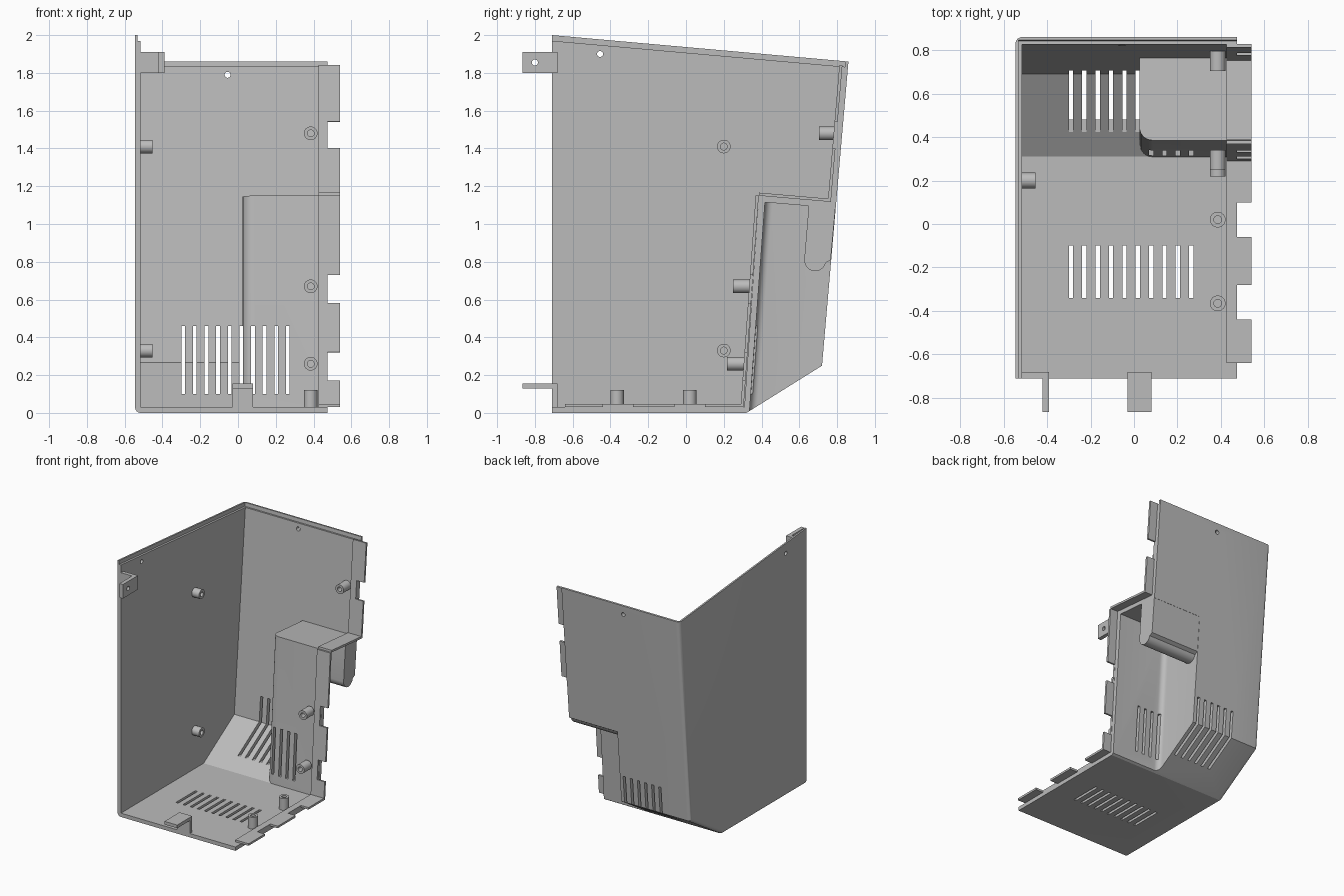
import bpy, bmesh, math
from mathutils import Vector, Matrix

cube = bpy.data.objects.get("Cube")
if cube:
    bpy.data.objects.remove(cube, do_unlink=True)

grey = bpy.data.materials.new("light_grey_plastic")
grey.use_nodes = True
colour = (0.5, 0.5, 0.5, 1)
grey.diffuse_color = colour
grey.node_tree.nodes["Principled BSDF"].inputs["Base Color"].default_value = colour


def finish(name, bm):
    bmesh.ops.recalc_face_normals(bm, faces=bm.faces)
    mesh = bpy.data.meshes.new(name)
    bm.to_mesh(mesh)
    bm.free()
    mesh.materials.append(grey)
    ob = bpy.data.objects.new(name, mesh)
    bpy.context.collection.objects.link(ob)
    return ob


def extrude(name, pts, x0, x1, round_edges=None, radius=0.03):
    """Extrude a (y, z) profile along x; optionally round edges picked by a rule."""
    bm = bmesh.new()
    face = bm.faces.new([bm.verts.new((x0, y, z)) for y, z in pts])
    out = bmesh.ops.extrude_face_region(bm, geom=[face])
    verts = [g for g in out["geom"] if isinstance(g, bmesh.types.BMVert)]
    bmesh.ops.translate(bm, vec=(x1 - x0, 0, 0), verts=verts)
    if round_edges:
        edges = [e for e in bm.edges if round_edges(e.verts[0].co, e.verts[1].co)]
        bmesh.ops.bevel(bm, geom=edges, offset=radius, segments=6, profile=0.5, affect='EDGES')
    return finish(name, bm)


def box(name, x, y, z):
    return extrude(name, [(y[0], z[0]), (y[1], z[0]), (y[1], z[1]), (y[0], z[1])], *x)


def rod(name, centre, axis, radius, length):
    bm = bmesh.new()
    bmesh.ops.create_cone(bm, cap_ends=True, segments=24, radius1=radius, radius2=radius, depth=length)
    turn = Vector((0, 0, 1)).rotation_difference(Vector(axis)).to_matrix()
    bmesh.ops.rotate(bm, matrix=turn, verts=bm.verts)
    bmesh.ops.translate(bm, vec=centre, verts=bm.verts)
    return finish(name, bm)


def boss(name, base, axis, length=0.09, outer=0.036, inner=0.018):
    """Hollow screw boss, lathed from a rectangle."""
    bm = bmesh.new()
    ring = [bm.verts.new((r, 0, h)) for r, h in
            ((inner, 0), (outer, 0), (outer, length), (inner, length))]
    edges = [bm.edges.new((ring[i], ring[i - 1])) for i in range(4)]
    bmesh.ops.spin(bm, geom=ring + edges, cent=(0, 0, 0), axis=(0, 0, 1),
                   angle=math.tau, steps=24, use_merge=True)
    bmesh.ops.remove_doubles(bm, verts=bm.verts, dist=1e-5)
    turn = Vector((0, 0, 1)).rotation_difference(Vector(axis)).to_matrix()
    bmesh.ops.rotate(bm, matrix=turn, verts=bm.verts)
    bmesh.ops.translate(bm, vec=base, verts=bm.verts)
    ob = finish(name, bm)
    smooth(ob)


def cut(ob, cutter, operation='DIFFERENCE'):
    mod = ob.modifiers.new("cut", 'BOOLEAN')
    mod.operation, mod.solver, mod.object = operation, 'EXACT', cutter
    bpy.context.view_layer.objects.active = ob
    bpy.ops.object.modifier_apply(modifier=mod.name)
    bpy.data.objects.remove(cutter, do_unlink=True)


def smooth(ob):
    bpy.ops.object.select_all(action='DESELECT')
    ob.select_set(True)
    bpy.context.view_layer.objects.active = ob
    bpy.ops.object.shade_smooth_by_angle(angle=math.radians(30))


LEFT, RIGHT = -0.545, 0.475

# Outer body with its long side edges rounded
def body_edge(a, b):
    return max(a.x, b.x) < LEFT + 0.01 and min(a.y, b.y) > -0.72 and \
        (max(a.z, b.z) < 1.9) and abs(a.y - b.y) + abs(a.z - b.z) > 0.1

shell = extrude("shell", [(-0.71, 0), (0.32, 0), (0.72, 0.25), (0.86, 1.86), (-0.71, 2)],
                LEFT, RIGHT, body_edge)

# Inner cavity, keeping the walls around the rear recess
cavity = extrude("cavity", [(-2, 0.03), (0.311, 0.03), (0.69, 0.268), (0.928, 3), (-2, 3)],
                 LEFT + 0.03, 1)

def recess_edge(a, b):
    return max(a.x, b.x) < 0.1 and abs(a.z - b.z) > 0.5 and max(a.y, b.y) < 0.6

recess_wall = extrude("recess_wall", [(0.3, -0.1), (0.385, 1.15), (1.2, 1.08), (1.2, -0.1)],
                      0.025, 1.5, recess_edge, 0.06)
cut(cavity, recess_wall)
cut(shell, cavity)
recess = extrude("recess", [(0.328, -0.1), (0.418, 1.115), (1.2, 1.05), (1.2, -0.1)],
                 0.055, 1.5, recess_edge, 0.04)
cut(shell, recess)

# Stepped top rim
cut(shell, extrude("rim_step", [(-0.9, 1.987), (0.843, 1.832), (0.865, 2.1), (-0.9, 2.1)],
                   LEFT + 0.013, 1))

# Ventilation slots through the back and the floor
for i in range(10):
    x = -0.29 + i * 0.0615
    span = (x - 0.01, x + 0.01)
    cut(shell, box("back_slot", span, (0.2, 1), (0.1, 0.46)))
    cut(shell, box("floor_slot", span, (-0.34, -0.1), (-0.1, 0.1)))

# Screw holes near the top rim
cut(shell, rod("back_hole", (-0.055, 0.85, 1.79), (0, 1, 0), 0.016, 0.3))
cut(shell, rod("side_hole", (LEFT, -0.455, 1.9), (1, 0, 0), 0.016, 0.3))
smooth(shell)

# Rounded grip block hanging inside the recess
grip_pts = [(0.651, 1.11), (0.626, 0.81)]
for i in range(1, 12):
    a = math.pi + math.pi * i / 12
    grip_pts.append((0.684 + 0.058 * math.cos(a), 0.81 + 0.06 * math.sin(a)))
grip_pts += [(0.766, 0.81), (0.793, 1.11)]
smooth(extrude("grip_block", grip_pts, 0.04, RIGHT))

# Joining lip and tabs that follow the inside of the open edge
path = [Vector(p) for p in ((-0.64, 0.03), (0.305, 0.03), (0.385, 1.15), (0.767, 1.117), (0.828, 1.84))]


def strip(name, p, q, x0, x1, thick=0.016):
    d = (q - p).normalized()
    n = Vector((-d.y, d.x)) * thick
    extrude(name, [p, q, q + n, p + n], x0, x1)


def along(k, t0, t1, axis):
    """Tab on path segment k between two values of y (0) or z (1)."""
    p, q = path[k], path[k + 1]
    f = [(t - p[axis]) / (q[axis] - p[axis]) for t in (t0, t1)]
    strip("edge_tab", p.lerp(q, f[0]), p.lerp(q, f[1]), 0.425, 0.54)


for k in range(4):
    strip("edge_lip", path[k], path[k + 1], 0.425, RIGHT)
for y0, y1 in ((-0.64, -0.44), (-0.28, -0.06), (0.1, 0.305)):
    along(0, y0, y1, 0)
for z0, z1 in ((0.03, 0.17), (0.32, 0.58), (0.73, 1.15)):
    along(1, z0, z1, 1)
along(2, 0.385, 0.767, 0)
for z0, z1 in ((1.117, 1.4), (1.54, 1.84)):
    along(3, z0, z1, 1)

# Screw bosses on the side wall, back and floor
for z in (0.33, 1.41):
    boss("side_boss", (LEFT + 0.028, 0.2, z), (1, 0, 0), 0.064)
for y, z in ((0.308, 0.26), (0.34, 0.67), (0.795, 1.48)):
    boss("back_boss", (0.385, y, z), (0, -1, 0))
for y in (-0.365, 0.02):
    boss("floor_boss", (0.385, y, 0.028), (0, 0, 1), 0.094)

# Angled mounting bracket on the side wall
bracket = box("side_bracket", (LEFT + 0.01, -0.39), (-0.71, -0.68), (1.8, 1.91))
cut(bracket, box("bracket_arm", (-0.42, -0.39), (-0.865, -0.68), (1.8, 1.91)), 'UNION')
cut(bracket, rod("bracket_hole", (-0.4, -0.8, 1.855), (1, 0, 0), 0.016, 0.2))

# Hooked catch on the front of the floor
extrude("floor_catch", [(-0.71, 0.01), (-0.68, 0.01), (-0.68, 0.155), (-0.865, 0.155),
                        (-0.865, 0.13), (-0.71, 0.13)], -0.03, 0.08)
